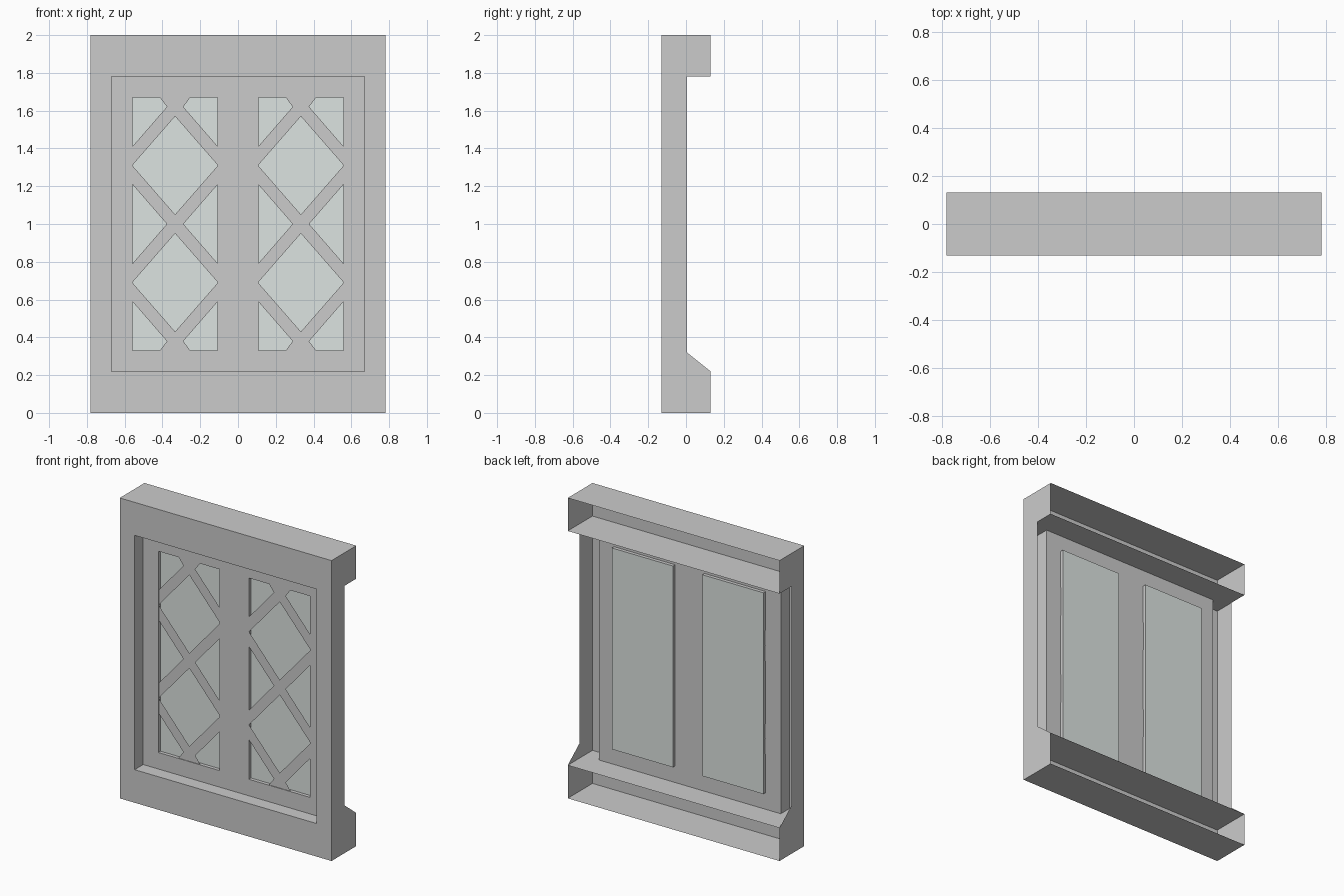
import bpy, bmesh

if "Cube" in bpy.data.objects:
    bpy.data.objects.remove(bpy.data.objects["Cube"])

W, OX = 0.78, 0.67                 # half width, half width of recess
YF, YB = -0.13, 0.13               # front and back planes
YM, YP, YL, YG = 0.005, -0.04, -0.036, -0.017   # jamb back, panel, lattice, glass
Z0, Z1, H = 0.22, 1.78, 2.0        # recess bottom, recess top, height
PZ0, PZ1 = 0.33, 1.67              # pane bottom and top
PX0, PX1 = 0.108, 0.558            # pane sides
PC = (PX0 + PX1) / 2


def make(name, faces, mat=None):
    bm = bmesh.new()
    for f in faces:
        bm.faces.new([bm.verts.new(p) for p in f])
    bmesh.ops.remove_doubles(bm, verts=bm.verts, dist=1e-5)
    me = bpy.data.meshes.new(name)
    bm.to_mesh(me)
    bm.free()
    if mat:
        me.materials.append(mat)
    ob = bpy.data.objects.new(name, me)
    bpy.context.collection.objects.link(ob)
    return ob


def wall(x0, x1, z0, z1, y):       # upright sheet facing the front
    return [(x0, y, z0), (x1, y, z0), (x1, y, z1), (x0, y, z1)]


def shelf(x0, x1, y0, y1, z, up):  # level sheet
    f = [(x0, y0, z), (x1, y0, z), (x1, y1, z), (x0, y1, z)]
    return f if up else f[::-1]


def jamb(x, y0, y1, z0, z1, right):  # upright sheet facing sideways
    f = [(x, y0, z0), (x, y1, z0), (x, y1, z1), (x, y0, z1)]
    return f if right else f[::-1]


def sleeve(x0, x1, z0, z1, y0, y1):  # four walls lining an opening
    return [shelf(x0, x1, y0, y1, z0, True), shelf(x0, x1, y0, y1, z1, False),
            jamb(x0, y0, y1, z0, z1, True), jamb(x1, y0, y1, z0, z1, False)]


# Front face around the recess
make("front_frame", [
    wall(-W, W, 0, Z0, YF), wall(-W, W, Z1, H, YF),
    wall(-W, -OX, Z0, Z1, YF), wall(OX, W, Z0, Z1, YF)])

# Open-backed sill and head ledges
make("sill", [shelf(-W, W, YF, YB, 0, False), shelf(-W, W, YF, YB, Z0, True)])
make("head", [shelf(-W, W, YF, YB, Z1, False), shelf(-W, W, YF, YB, H, True)])

# Side plates with the bracket profile
profile = [(YF, 0), (YB, 0), (YB, Z0), (YM, 0.32), (YM, Z1), (YB, Z1), (YB, H), (YF, H)]
plate = [(W, y, z) for y, z in profile]
make("side_plates", [plate, [(-x, y, z) for x, y, z in reversed(plate)]])

# Jambs of the recess
make("recess_jambs", [jamb(-OX, YF, YP, Z0, Z1, True), jamb(OX, YF, YP, Z0, Z1, False)])

# Recessed panel with two openings
make("inner_panel", [
    wall(-OX, OX, Z0, PZ0, YP), wall(-OX, OX, PZ1, Z1, YP),
    wall(-OX, -PX1, PZ0, PZ1, YP), wall(-PX0, PX0, PZ0, PZ1, YP),
    wall(PX1, OX, PZ0, PZ1, YP)])

glass = bpy.data.materials.new("glass")
glass.diffuse_color = (0.72, 0.77, 0.75, 1)
glass.use_nodes = True
glass.node_tree.nodes["Principled BSDF"].inputs["Base Color"].default_value = glass.diffuse_color

for side, c in (("left", -PC), ("right", PC)):
    x0, x1 = c - 0.225, c + 0.225
    # Pane lining and glass
    make(side + "_pane_lining", sleeve(x0, x1, PZ0, PZ1, YP, YG))
    make(side + "_glass", [wall(x0, x1, PZ0, PZ1, YG)], glass)

    # Diamond lattice: chevrons to both sides, plus clipped ends
    bars = []
    for zc in (0.69, 1.31):
        for s in (1, -1):
            upper = [(c, YL, zc - 0.36), (c + s * 0.313, YL, zc),
                     (c + s * 0.227, YL, zc), (c, YL, zc - 0.26)]
            lower = [(x, y, 2 * zc - z) for x, y, z in reversed(upper)]
            bars += [upper, lower] if s > 0 else [upper[::-1], lower[::-1]]
    bars.append([(c - 0.043, YL, 1.62), (c + 0.043, YL, 1.62),
                 (c + 0.08, YL, PZ1), (c - 0.08, YL, PZ1)])
    bars.append([(c - 0.08, YL, PZ0), (c + 0.08, YL, PZ0),
                 (c + 0.043, YL, 0.38), (c - 0.043, YL, 0.38)])
    make(side + "_lattice", bars)
